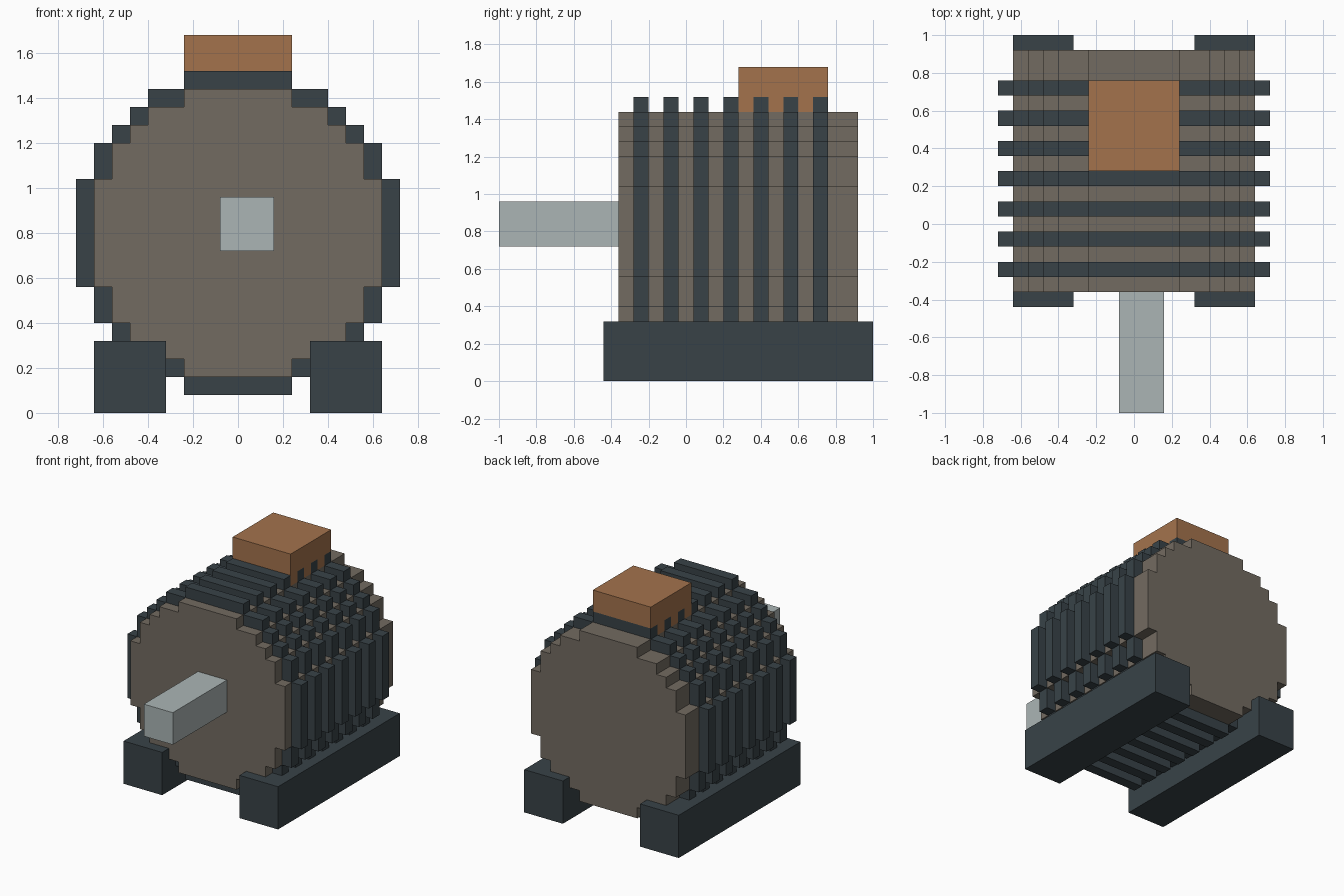
import bpy, bmesh

if "Cube" in bpy.data.objects:
    bpy.data.objects.remove(bpy.data.objects["Cube"])

U = 0.08          # block size
AXIS_Z = 0.80     # height of the motor axis


def material(name, rgb):
    m = bpy.data.materials.new(name)
    lin = [c / 12.92 if c <= 0.04045 else ((c + 0.055) / 1.055) ** 2.4 for c in rgb]
    m.diffuse_color = (*lin, 1)
    m.use_nodes = True
    m.node_tree.nodes["Principled BSDF"].inputs["Base Color"].default_value = m.diffuse_color
    return m


BROWN = material("housing_brown", (0.45, 0.42, 0.38))
DARK = material("dark_iron", (0.22, 0.26, 0.28))
STEEL = material("steel", (0.67, 0.71, 0.71))
COPPER = material("copper", (0.64, 0.45, 0.30))


def finish(bm, name, mat):
    bmesh.ops.recalc_face_normals(bm, faces=bm.faces)
    me = bpy.data.meshes.new(name)
    bm.to_mesh(me)
    bm.free()
    me.materials.append(mat)
    ob = bpy.data.objects.new(name, me)
    bpy.context.collection.objects.link(ob)
    return ob


def add_box(bm, x0, x1, y0, y1, z0, z1):
    vs = bmesh.ops.create_cube(bm, size=1)["verts"]
    for v in vs:
        v.co.x = x1 if v.co.x > 0 else x0
        v.co.y = y1 if v.co.y > 0 else y0
        v.co.z = z1 if v.co.z > 0 else z0


def box(name, mat, *bounds):
    bm = bmesh.new()
    add_box(bm, *bounds)
    return finish(bm, name, mat)


def stepped_outline(steps):
    """Stepped disc outline; steps = (half width, half height) in blocks, widest first."""
    quarter = []
    low = 0
    for w, h in steps:
        if low:
            quarter.append((w, low))
        quarter.append((w, h))
        low = h
    left = [(-x, z) for x, z in reversed(quarter)]
    top = quarter + left
    return [(x * U, AXIS_Z + z * U) for x, z in top + [(-x, -z) for x, z in top]]


def add_disc(bm, outline, y0, y1):
    face = bm.faces.new([bm.verts.new((x, y0, z)) for x, z in outline])
    new = bmesh.ops.extrude_face_region(bm, geom=[face], use_keep_orig=True)["geom"]
    for v in new:
        if isinstance(v, bmesh.types.BMVert):
            v.co.y = y1


# Stepped round housing
bm = bmesh.new()
add_disc(bm, stepped_outline([(8, 3), (7, 5), (6, 6), (5, 7), (3, 8)]), -0.36, 0.92)
finish(bm, "motor_housing", BROWN)

# Seven cooling fins, one block larger than the housing
fin_outline = stepped_outline([(9, 3), (8, 5), (7, 6), (6, 7), (5, 8), (3, 9)])
for i in range(7):
    y = -0.28 + i * 2 * U
    bm = bmesh.new()
    add_disc(bm, fin_outline, y, y + U)
    finish(bm, f"cooling_fin_{i + 1}", DARK)

# Mounting feet
for side, x0 in (("left", -0.64), ("right", 0.32)):
    box(f"{side}_foot", DARK, x0, x0 + 0.32, -0.44, 1.0, 0, 0.32)

# Output shaft
box("output_shaft", STEEL, -0.08, 0.16, -1.0, -0.36, 0.72, 0.96)

# Terminal box, with its base filling the gaps between fins
bm = bmesh.new()
add_box(bm, -0.24, 0.24, 0.28, 0.76, 1.52, 1.68)
for i in range(3):
    y = 0.28 + i * 2 * U
    add_box(bm, -0.24, 0.24, y, y + U, 1.44, 1.52)
finish(bm, "terminal_box", COPPER)
